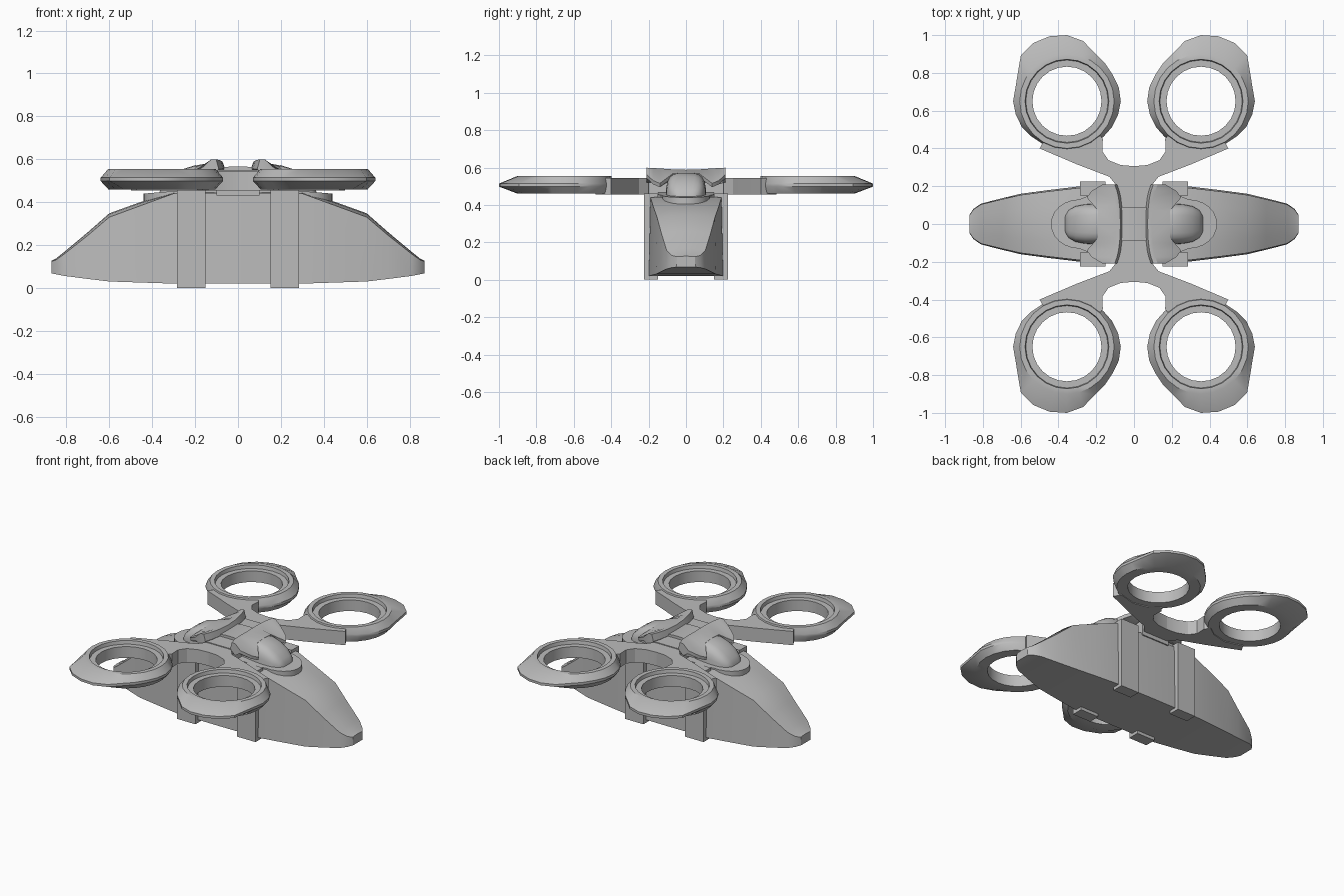
import bpy, bmesh, math

if "Cube" in bpy.data.objects:
    bpy.data.objects.remove(bpy.data.objects["Cube"])

grey = bpy.data.materials.new("hull grey")
grey.use_nodes = True
grey.diffuse_color = (0.5, 0.5, 0.5, 1)
grey.node_tree.nodes["Principled BSDF"].inputs["Base Color"].default_value = (0.5, 0.5, 0.5, 1)


def finish(name, bm, angle=30):
    bmesh.ops.recalc_face_normals(bm, faces=bm.faces)
    mesh = bpy.data.meshes.new(name)
    bm.to_mesh(mesh)
    bm.free()
    ob = bpy.data.objects.new(name, mesh)
    bpy.context.collection.objects.link(ob)
    mesh.materials.append(grey)
    bpy.ops.object.select_all(action='DESELECT')
    ob.select_set(True)
    bpy.context.view_layer.objects.active = ob
    bpy.ops.object.shade_smooth_by_angle(angle=math.radians(angle))
    return ob


def loft(name, loops, sx=1, sy=1, closed=False, angle=30):
    """Skin a row of equal-length closed loops; cap the ends unless closed."""
    bm = bmesh.new()
    rows = [[bm.verts.new((x * sx, y * sy, z)) for x, y, z in loop] for loop in loops]
    n = len(rows[0])
    pairs = list(zip(rows, rows[1:]))
    if closed:
        pairs.append((rows[-1], rows[0]))
    else:
        bm.faces.new(rows[0])
        bm.faces.new(rows[-1])
    for a, b in pairs:
        for i in range(n):
            j = (i + 1) % n
            bm.faces.new((a[i], a[j], b[j], b[i]))
    return finish(name, bm, angle)


def slab(name, outline, levels, sx=1, sy=1):
    """Stack one plan outline at several heights."""
    return loft(name, [[(x, y, z) for x, y in outline] for z in levels], sx, sy)


# Hull: x, half width, edge height, bottom height, crown
stations = [(0, .2, .445, .02, .005), (.3, .198, .44, .02, .005), (.45, .18, .385, .025, .017),
            (.6, .16, .33, .03, .018), (.7, .136, .245, .042, .015), (.81, .108, .158, .056, .01),
            (.85, .08, .13, .064, .006), (.87, .05, .123, .068, .003)]


def hull_section(x, w, top, bottom, crown):
    roof = [(x, w * .96 * t, top + crown * (1 - t * t)) for t in (1, .5, 0, -.5, -1)]
    return [(x, -w, bottom), (x, w, bottom)] + roof


full = [(-x, *rest) for x, *rest in stations[:0:-1]] + stations
loft("hull", [hull_section(*s) for s in full])

# Rotor guards: outer radius at each step around the ring
radii = [.285, .282, .30, .345, .356, .356, .35, .33, .295, .285, .28, .284,
         .285, .28, .275, .27, .262, .26, .26, .26, .26, .265, .275, .28]
CX, CY = .355, .65


def around(r, z):
    rs = r if isinstance(r, list) else [r] * len(radii)
    return [(CX + q * math.cos(i * math.tau / len(rs)), CY + q * math.sin(i * math.tau / len(rs)), z)
            for i, q in enumerate(rs)]


def polar(deg, r=.235):
    a = math.radians(deg)
    return CX + r * math.cos(a), CY + r * math.sin(a)


guard = [around(.183, .46), around(.183, .533), around(.218, .533), around(.222, .555),
         around(.25, .555), around(radii, .514), around(radii, .498), around(.25, .46)]

arm = [(0, .05), (.09, .05), (.09, .2), (.13, .25), (.3, .315), (.5, .4), polar(300), polar(270),
       polar(245), polar(225), (.165, .45), (.168, .385), (.135, .338), (.07, .312), (0, .306)]

for sy, end in ((-1, "front"), (1, "rear")):
    for sx, side in ((1, "left"), (-1, "right")):
        tag = end + "_" + side
        loft("rotor_guard_" + tag, guard, sx, sy, closed=True)
        slab("arm_" + tag, arm, (.455, .545), sx, sy)
        # Side bracket running the full hull height
        x0, x1, y0, y1 = .152, .285, .15, .225
        slab("bracket_" + tag, [(x0, y0), (x1, y0), (x1, y1), (x0, y1)], (0, .46), sx, sy)

# Central hub and raised deck strip
slab("hub", [(-.1, -.2), (.1, -.2), (.1, .2), (-.1, .2)], (.43, .55))
deck = [[(x, y, z) for x, z in ((-.08, .53), (.08, .53), (.08, .56), (.03, .567), (-.03, .567), (-.08, .56))]
        for y in (-.09, .09)]
loft("deck_strip", deck)


def arch(x, w, top, base):
    """Rounded cross-section across y."""
    pts = []
    for i in range(13):
        a = math.pi * i / 12
        c, s = math.cos(a), math.sin(a)
        pts.append((x, math.copysign(abs(c) ** .6, c) * w, base + (top - base) * s ** .6))
    return pts


# Wing: y, inner x, outer x, inner height, outer height
wing_rows = [(0, .06, .19, .588, .572), (.07, .062, .19, .59, .568), (.1, .065, .215, .592, .545),
             (.14, .07, .25, .595, .515), (.175, .078, .225, .597, .53), (.21, .09, .165, .599, .562)]


def wing_section(y, xi, xo, zi, zo):
    xm = xi + .035
    return [(xi, y, .555), (xi + .012, y, zi), (xm, y, zi), (xo, y, zo), (xo - .005, y, zo - .02),
            (xm, y, .52)]


wing = [wing_section(-y, *r) for y, *r in wing_rows[:0:-1]] + [wing_section(*r) for r in wing_rows]

# Collar outline: straight flanks with a rounded outer end
collar = [(.1, .15), (.24, .15)]
collar += [(.29 + .15 * math.sin(a), .13 * math.cos(a)) for a in
           [math.pi * i / 12 for i in range(13)]]
collar += [(.24, -.15), (.1, -.15)]

for sx, side in ((1, "left"), (-1, "right")):
    loft("wing_" + side, wing, sx)
    loft("collar_" + side, [[(x, y, .36) for x, y in collar], [(x, y, .405) for x, y in collar],
                            [(x, y, .475 - .08 * x) for x, y in collar]], sx)
    # Pod: wedge that rounds off towards the outer end
    loft("pod_" + side, [arch(.08, .1, .565, .43), arch(.2, .108, .572, .43), arch(.26, .105, .553, .43),
                         arch(.31, .095, .52, .43), arch(.345, .075, .485, .43),
                         arch(.365, .045, .45, .43)], sx, angle=40)
